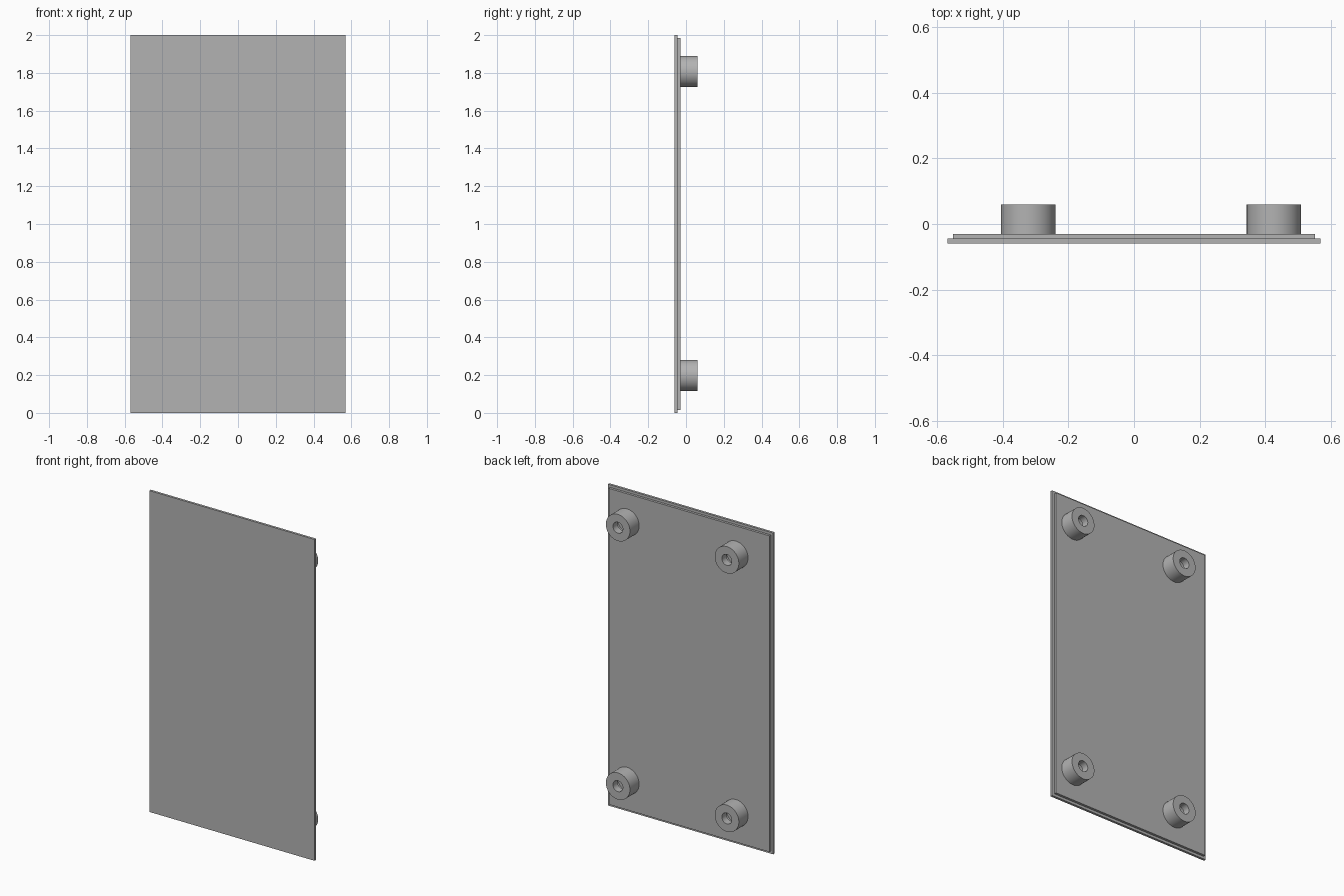
import bpy, bmesh, math

cube = bpy.data.objects.get("Cube")
if cube:
    bpy.data.objects.remove(cube, do_unlink=True)

# Depths along y, from the front face to the boss tips
FRONT, STEP, BACK, TIP = -0.06, -0.045, -0.03, 0.06
BORE_FLOOR = 0.015
HALF_W, HEIGHT, LIP = 0.569, 2.0, 0.016
BOSS_R, BORE_R, HOLE_R = 0.083, 0.065, 0.034
SEGMENTS = 64

grey = bpy.data.materials.new("plain grey")
grey.use_nodes = True
colour = (0.45, 0.45, 0.45, 1)
grey.diffuse_color = colour
grey.node_tree.nodes["Principled BSDF"].inputs["Base Color"].default_value = colour


def finish(bm, name):
    bmesh.ops.recalc_face_normals(bm, faces=bm.faces)
    mesh = bpy.data.meshes.new(name)
    bm.to_mesh(mesh)
    bm.free()
    mesh.materials.append(grey)
    obj = bpy.data.objects.new(name, mesh)
    bpy.context.collection.objects.link(obj)
    return obj


def activate(obj):
    bpy.ops.object.select_all(action='DESELECT')
    obj.select_set(True)
    bpy.context.view_layer.objects.active = obj


def lathe(name, profile, x, z):
    """Closed ring: spin a (radius, y) profile around the y direction."""
    bm = bmesh.new()
    rings = []
    for i in range(SEGMENTS):
        a = 2 * math.pi * i / SEGMENTS
        rings.append([bm.verts.new((x + r * math.cos(a), y, z + r * math.sin(a)))
                      for r, y in profile])
    n = len(profile)
    for i, ring in enumerate(rings):
        after = rings[(i + 1) % SEGMENTS]
        for j in range(n):
            k = (j + 1) % n
            bm.faces.new((ring[j], ring[k], after[k], after[j]))
    return finish(bm, name)


# Cover plate with a stepped lip on its rear edge
bm = bmesh.new()
loops = []
for y, inset in ((FRONT, 0), (STEP, 0), (STEP, LIP), (BACK, LIP)):
    w, low, high = HALF_W - inset, inset, HEIGHT - inset
    loops.append([bm.verts.new((x, y, z))
                  for x, z in ((-w, low), (w, low), (w, high), (-w, high))])
bm.faces.new(loops[0])
bm.faces.new(loops[-1])
for a, b in zip(loops, loops[1:]):
    for i in range(4):
        j = (i + 1) % 4
        bm.faces.new((a[i], a[j], b[j], b[i]))
plate = finish(bm, "cover_plate")

# Four counterbored screw bosses and their openings in the plate
boss_profile = [(BOSS_R, BACK), (BOSS_R, TIP), (HOLE_R, TIP),
                (HOLE_R, BORE_FLOOR), (BORE_R, BORE_FLOOR), (BORE_R, BACK)]
for side, x in (("right", -0.323), ("left", 0.427)):
    for level, z in (("lower", 0.198), ("upper", 1.807)):
        boss = lathe(f"screw_boss_{level}_{side}", boss_profile, x, z)
        activate(boss)
        bpy.ops.object.shade_smooth_by_angle(angle=math.radians(30))

        cut = bmesh.new()
        bmesh.ops.create_cone(cut, cap_ends=True, segments=SEGMENTS,
                              radius1=BORE_R, radius2=BORE_R, depth=0.2)
        for v in cut.verts:
            v.co = (x + v.co.x, v.co.z, z + v.co.y)
        cutter = finish(cut, "opening_cutter")
        cutter.hide_render = True
        activate(plate)
        mod = plate.modifiers.new("opening", 'BOOLEAN')
        mod.operation, mod.solver, mod.object = 'DIFFERENCE', 'EXACT', cutter
        bpy.ops.object.modifier_apply(modifier=mod.name)
        bpy.data.objects.remove(cutter, do_unlink=True)

activate(plate)
bpy.ops.object.shade_smooth_by_angle(angle=math.radians(30))
